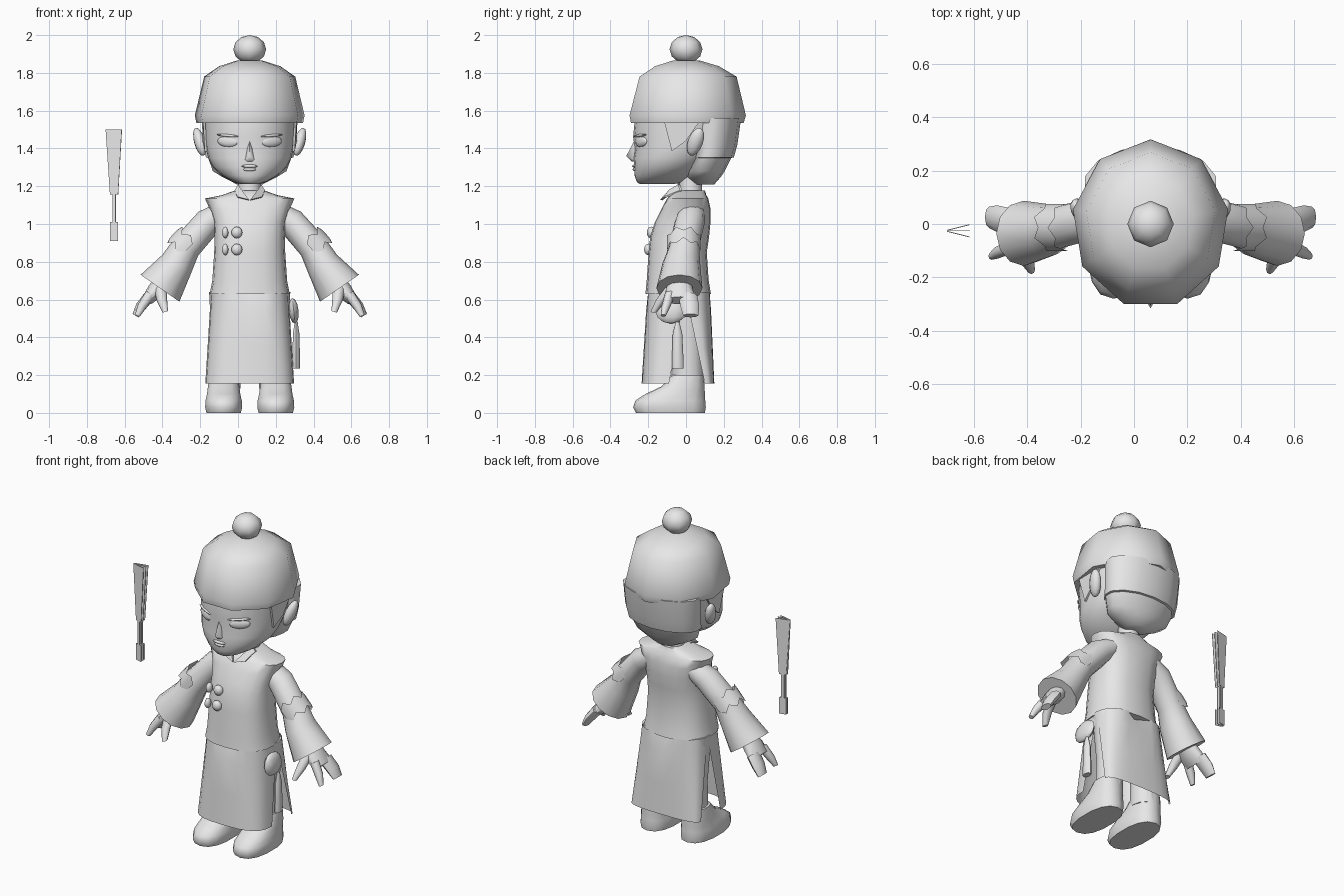
import bpy, bmesh, math
from mathutils import Vector, Matrix

if "Cube" in bpy.data.objects:
    bpy.data.objects.remove(bpy.data.objects["Cube"])

CX = 0.062  # figure's own centre line
mat = bpy.data.materials.new("light_grey")
mat.diffuse_color = (0.8, 0.8, 0.8, 1)
mat.use_nodes = True
mat.node_tree.nodes["Principled BSDF"].inputs["Base Color"].default_value = mat.diffuse_color


def finish(name, bm, angle=50):
    bmesh.ops.recalc_face_normals(bm, faces=bm.faces[:])
    me = bpy.data.meshes.new(name)
    bm.to_mesh(me)
    bm.free()
    me.materials.append(mat)
    ob = bpy.data.objects.new(name, me)
    bpy.context.collection.objects.link(ob)
    bpy.ops.object.select_all(action='DESELECT')
    ob.select_set(True)
    bpy.context.view_layer.objects.active = ob
    bpy.ops.object.shade_smooth_by_angle(angle=math.radians(angle))
    return ob


def skin(name, rows, closed=True, caps=True, angle=50):
    """Bridge rows of points into a surface."""
    bm = bmesh.new()
    vs = [[bm.verts.new(p) for p in row] for row in rows]
    n = len(vs[0])
    for a, b in zip(vs, vs[1:]):
        for i in range(n if closed else n - 1):
            j = (i + 1) % n
            bm.faces.new((a[i], a[j], b[j], b[i]))
    if closed and caps:
        bm.faces.new(vs[0])
        bm.faces.new(vs[-1])
    return finish(name, bm, angle)


def spow(v, e):
    return math.copysign(abs(v) ** e, v)


def loft(name, rings, n=16, power=2.0, x=CX, angle=50):
    """Stack horizontal rings: (z, half width, front y, back y)."""
    rows = []
    for z, hw, yf, yb in rings:
        row = []
        for i in range(n):
            a = math.pi / 2 + math.tau * i / n
            row.append((x + hw * spow(math.cos(a), 2 / power),
                        (yf + yb) / 2 + (yb - yf) / 2 * spow(math.sin(a), 2 / power), z))
        rows.append(row)
    return skin(name, rows, angle=angle)


def tube(name, s, rings, n=10):
    """Limb on side s through rings: (x, y, z, in-plane radius, y radius)."""
    pts = [Vector((r[0], 0, r[2])) for r in rings]
    rows = []
    for k, (x, y, z, ru, ry) in enumerate(rings):
        t = (pts[min(k + 1, len(pts) - 1)] - pts[max(k - 1, 0)]).normalized()
        row = []
        for i in range(n):
            c, d = math.cos(math.tau * i / n), math.sin(math.tau * i / n)
            row.append((CX + s * (x - t.z * ru * c), y + ry * d, z + t.x * ru * c))
        rows.append(row)
    return skin(name, rows)


def ball(name, loc, size, rot=(0, 0, 0), seg=10, rings=6):
    bm = bmesh.new()
    bmesh.ops.create_uvsphere(bm, u_segments=seg, v_segments=rings, radius=1)
    m = Matrix.Translation(loc)
    for ang, ax in zip(rot, "XYZ"):
        m = m @ Matrix.Rotation(math.radians(ang), 4, ax)
    bm.transform(m @ Matrix.Diagonal((*size, 1)))
    return finish(name, bm, 60)


def prism(name, pts, offset):
    """Thin plate: outline extruded by an offset."""
    o = Vector(offset)
    return skin(name, [pts, [Vector(p) + o for p in pts]], angle=30)


# Hat with knob
loft("hat", [(1.535, .287, -.31, .305), (1.575, .295, -.318, .317), (1.78, .245, -.262, .268),
             (1.835, .165, -.175, .175), (1.865, .07, -.075, .075)], n=9)
ball("hat_knob", (CX, 0, 1.925), (.087, .087, .075), seg=8)

# Head, hair and neck
loft("head", [(1.212, .05, -.245, -.06), (1.222, .085, -.26, -.02), (1.255, .145, -.272, .03),
              (1.30, .195, -.274, .1), (1.35, .22, -.278, .16), (1.40, .232, -.27, .2),
              (1.46, .24, -.28, .25), (1.56, .245, -.27, .25)], n=24, power=2.1)
loft("hair", [(1.21, .07, .04, .15), (1.25, .15, .0, .185), (1.28, .2, -.01, .205),
              (1.35, .226, -.01, .24), (1.352, .238, -.01, .253), (1.42, .246, 0, .272),
              (1.56, .252, 0, .292)], n=14)
loft("neck", [(1.10, .075, -.05, .1), (1.17, .06, -.035, .085), (1.26, .058, -.035, .085)], n=12)

# Nose, mouth, chin lips
bm = bmesh.new()
nv = [bm.verts.new((CX + x, y, z)) for x, y, z in
      [(0, -.272, 1.445), (-.032, -.262, 1.335), (.032, -.262, 1.335), (0, -.316, 1.36), (0, -.285, 1.33)]]
for f in [(0, 1, 3), (0, 3, 2), (1, 4, 3), (3, 4, 2)]:
    bm.faces.new([nv[i] for i in f])
finish("nose", bm, 75)
ball("upper_lip", (CX, -.272, 1.306), (.045, .013, .009))
ball("lower_lip", (CX, -.270, 1.289), (.035, .013, .010))

for s, side in ((-1, "left"), (1, "right")):
    # Eyes, lids and ears
    ball(f"eye_{side}", (CX + s * .115, -.236, 1.437), (.062, .016, .03), (0, s * -4, s * 27), 14, 8)
    ball(f"eyelid_{side}", (CX + s * .115, -.243, 1.468), (.068, .014, .008), (0, s * -5, s * 27))
    ball(f"ear_{side}", (CX + s * .265, .05, 1.435), (.03, .04, .08), (-20, s * 15, 0), 10, 8)
    # Sideburns
    prism(f"sideburn_{side}", [(CX + s * .235, -.115, 1.54), (CX + s * .24, .07, 1.54),
                               (CX + s * .238, .0, 1.44), (CX + s * .226, -.075, 1.385)], (s * .012, 0, 0))
    # Collar flaps
    prism(f"collar_{side}", [(CX + s * .004, -.125, 1.125), (CX + s * .065, -.105, 1.14),
                             (CX + s * .08, -.02, 1.175), (CX + s * .062, -.03, 1.205),
                             (CX + s * .045, -.075, 1.18)], (0, -.012, .004))

    # Sleeve with wide cuff
    tube(f"sleeve_{side}", s, [(.14, .03, 1.06, .06, .07), (.22, .02, 1.01, .075, .08),
                               (.335, -.01, .88, .078, .08), (.385, -.025, .79, .09, .1),
                               (.475, -.035, .66, .125, .122)], 12)
    # Jagged elbow patch
    rows = [[], []]
    for i in range(9):
        a = math.radians(-105 + 26 * i)
        for k in (0, 1):
            d = (-.045 if k == 0 else .035) + (.018 if i % 2 else -.012) * (1 if k else -1)
            rad = .088 * math.cos(a)
            rows[k].append((CX + s * (.342 + .73 * rad + .68 * d), -.012 + .09 * math.sin(a),
                            .885 + .68 * rad - .73 * d))
    skin(f"elbow_patch_{side}", rows, closed=False, angle=40)
    # Hand
    tube(f"palm_{side}", s, [(.45, -.03, .71, .045, .055), (.50, -.035, .645, .045, .075),
                             (.545, -.03, .595, .03, .085)])
    tube(f"fingers_{side}", s, [(.53, .01, .62, .03, .05), (.575, .02, .565, .028, .05),
                                (.605, .025, .515, .018, .04)], 8)
    tube(f"index_finger_{side}", s, [(.525, -.085, .63, .028, .028), (.57, -.105, .565, .024, .024),
                                     (.595, -.12, .515, .014, .014)], 8)
    tube(f"thumb_{side}", s, [(.475, -.07, .67, .035, .035), (.465, -.13, .60, .028, .028),
                              (.447, -.17, .535, .015, .018)], 8)

    # Trouser leg and boot
    loft(f"leg_{side}", [(.13, .075, -.08, .095), (.35, .075, -.07, .09), (.64, .09, -.1, .1)],
         n=12, x=CX + s * .125)
    loft(f"boot_{side}", [(0, .093, -.265, .10), (.03, .1, -.28, .105), (.065, .098, -.268, .102),
                          (.10, .09, -.215, .10), (.14, .085, -.13, .098), (.2, .074, -.075, .094)],
         n=14, power=2.4, x=CX + s * .138)

# Vest
loft("vest", [(.63, .212, -.215, .132), (.70, .198, -.208, .12), (.85, .188, -.198, .11),
              (.93, .186, -.19, .122), (1.01, .19, -.165, .13), (1.08, .212, -.13, .13),
              (1.135, .237, -.1, .118), (1.152, .15, -.085, .108), (1.178, .075, -.06, .1)],
     n=20, power=2.5)

# Buttons
for x, w in ((-.068, .018), (-.006, .031)):
    for z, y in ((.955, -.184), (.865, -.198)):
        ball("button", (x, y, z), (w, .024, .031))

# Skirt panels, open along the sides
for name, sign, top, low, edge in (("skirt_front", -1, -.205, -.235, -.09), ("skirt_back", 1, .128, .15, .10)):
    rows = []
    for k, f in enumerate((0, .2, .6, 1)):
        z = .64 - .485 * f
        ye = -.005 + (edge + .005) * f
        yo = top + (low - top) * f
        hw = .205 + .03 * f
        row = []
        for i in range(13):
            a = math.radians(-90 + 15 * i)
            dent = .05 * sign if (k == 0 and i == 6) else 0
            row.append((CX + hw * spow(math.sin(a), .7), ye + (yo - ye) * abs(math.cos(a)) ** .7 - dent, z))
        rows.append(row)
    skin(name, rows, closed=False)

# Pouch and hanging tassel at the hip
ball("pouch", (.295, -.08, .54), (.027, .082, .068), (0, -6, 0))
loft("tassel", [(.235, .02, -.075, -.012), (.26, .021, -.075, -.012), (.42, .017, -.07, -.02),
                (.48, .008, -.055, -.035)], n=8, x=.308)

# Folded fan floating beside the figure
for k, turn in enumerate((-14, 0, 14)):
    y = -.04 + .013 * k
    c, d = math.cos(math.radians(turn)), math.sin(math.radians(turn))
    outline = [(-.045, 1.5), (.042, 1.5), (.022, 1.155), (.009, 1.155), (.009, 1.01), (.022, 1.01),
               (.022, .91), (-.022, .91), (-.022, 1.01), (-.009, 1.01), (-.009, 1.155), (-.022, 1.155)]
    prism("fan_blade", [(-.656 + x * c, y + x * d, z) for x, z in outline], (0, .003, 0))
